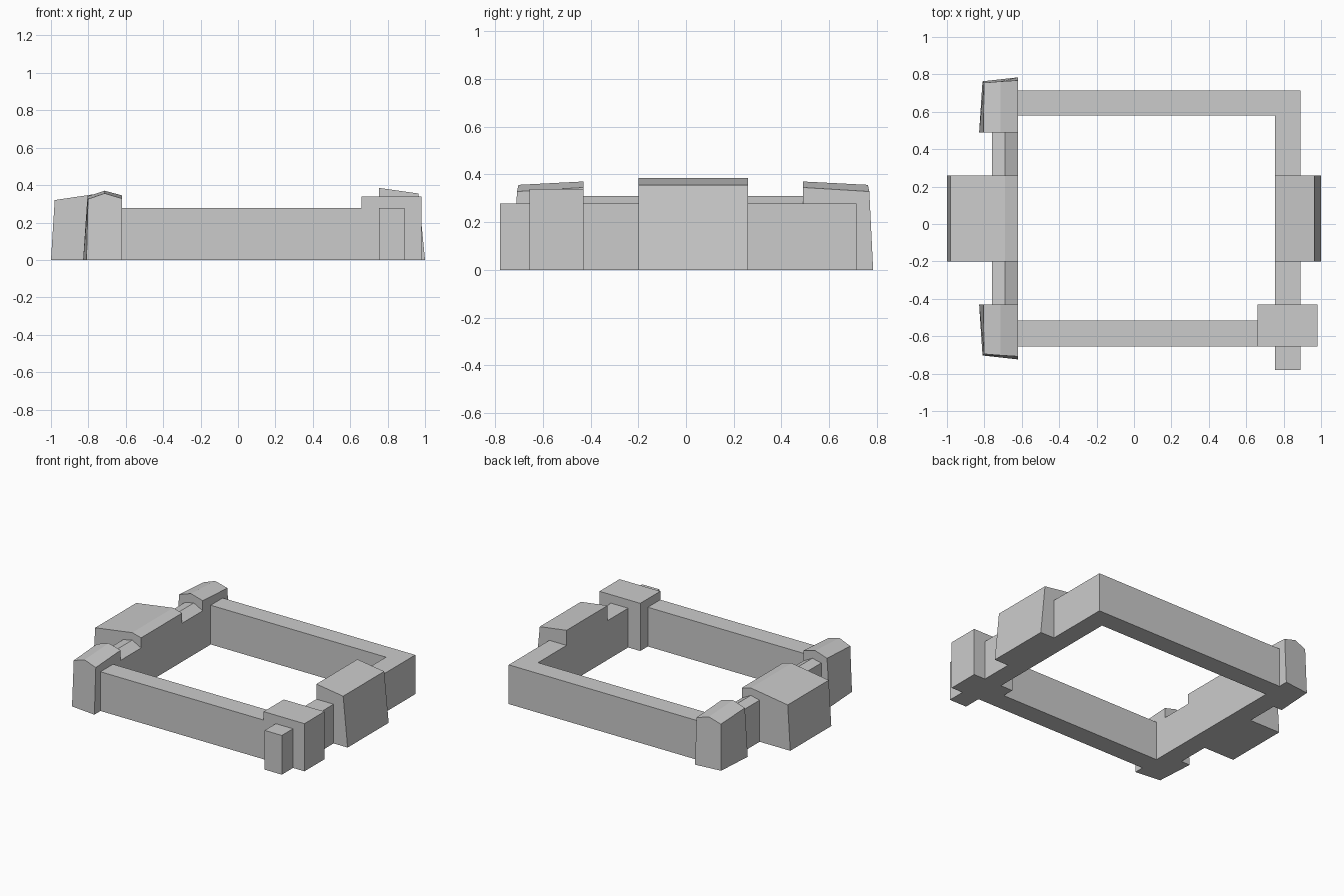
import bpy, bmesh

if "Cube" in bpy.data.objects:
    bpy.data.objects.remove(bpy.data.objects["Cube"])


def make_loft(name, start, end):
    """Solid between two matching rings of 3D points."""
    bm = bmesh.new()
    a = [bm.verts.new(p) for p in start]
    b = [bm.verts.new(p) for p in end]
    n = len(a)
    bm.faces.new(a)
    bm.faces.new(b[::-1])
    for i in range(n):
        j = (i + 1) % n
        bm.faces.new((a[j], a[i], b[i], b[j]))
    bmesh.ops.recalc_face_normals(bm, faces=bm.faces)
    mesh = bpy.data.meshes.new(name)
    bm.to_mesh(mesh)
    bm.free()
    obj = bpy.data.objects.new(name, mesh)
    bpy.context.collection.objects.link(obj)
    return obj


def profile_y(name, xz, y0, y1):
    """Extrude an x-z profile along y."""
    return make_loft(name, [(x, y0, z) for x, z in xz], [(x, y1, z) for x, z in xz])


def plan_z(name, xy, height):
    """Extrude a floor plan upward."""
    return make_loft(name, [(x, y, 0) for x, y in xy], [(x, y, height) for x, y in xy])


MID = 0.03                      # y of the mirror plane for the left side
INNER = -0.62                   # inner face of the left side
GATE_Y = (-0.20, 0.26)

# Front, right and back walls in one plan, with the right wall running past the front
plan_z("curtain_wall", [
    (INNER, -0.655), (0.755, -0.655), (0.755, -0.78), (0.89, -0.78),
    (0.89, 0.715), (INNER, 0.715), (INNER, 0.58), (0.755, 0.58),
    (0.755, -0.515), (INNER, -0.515)], 0.278)

# Gatehouses with sloped roofs and leaning outer faces
profile_y("right_gatehouse", [(0.755, 0), (1.0, 0), (0.965, 0.355), (0.755, 0.385)], *GATE_Y)
profile_y("left_gatehouse", [(-1.0, 0), (INNER, 0), (INNER, 0.345),
                             (-0.69, 0.363), (-0.98, 0.32)], *GATE_Y)

# Flat-topped tower at the front right
plan_z("front_right_tower", [(0.66, -0.655), (0.98, -0.655),
                             (0.98, -0.43), (0.66, -0.43)], 0.338)

# Left wall segments and ridged corner towers, mirrored front to back
wall = [(-0.76, 0), (INNER, 0), (INNER, 0.273), (-0.69, 0.31), (-0.76, 0.295)]
tower_inner = [(-0.828, -0.43, 0), (INNER, -0.43, 0), (INNER, -0.43, 0.345),
               (-0.713, -0.43, 0.37), (-0.805, -0.43, 0.34)]
tower_outer = [(-0.81, -0.703, 0), (INNER, -0.724, 0), (INNER, -0.708, 0.328),
               (-0.713, -0.702, 0.356), (-0.802, -0.695, 0.325)]


def flip(points):
    return [(x, 2 * MID - y, z) for x, y, z in points]


for side, place in (("front", list), ("back", flip)):
    make_loft(side + "_left_wall",
              place([(x, -0.43, z) for x, z in wall]),
              place([(x, -0.20, z) for x, z in wall]))
    make_loft(side + "_left_tower", place(tower_inner), place(tower_outer))
